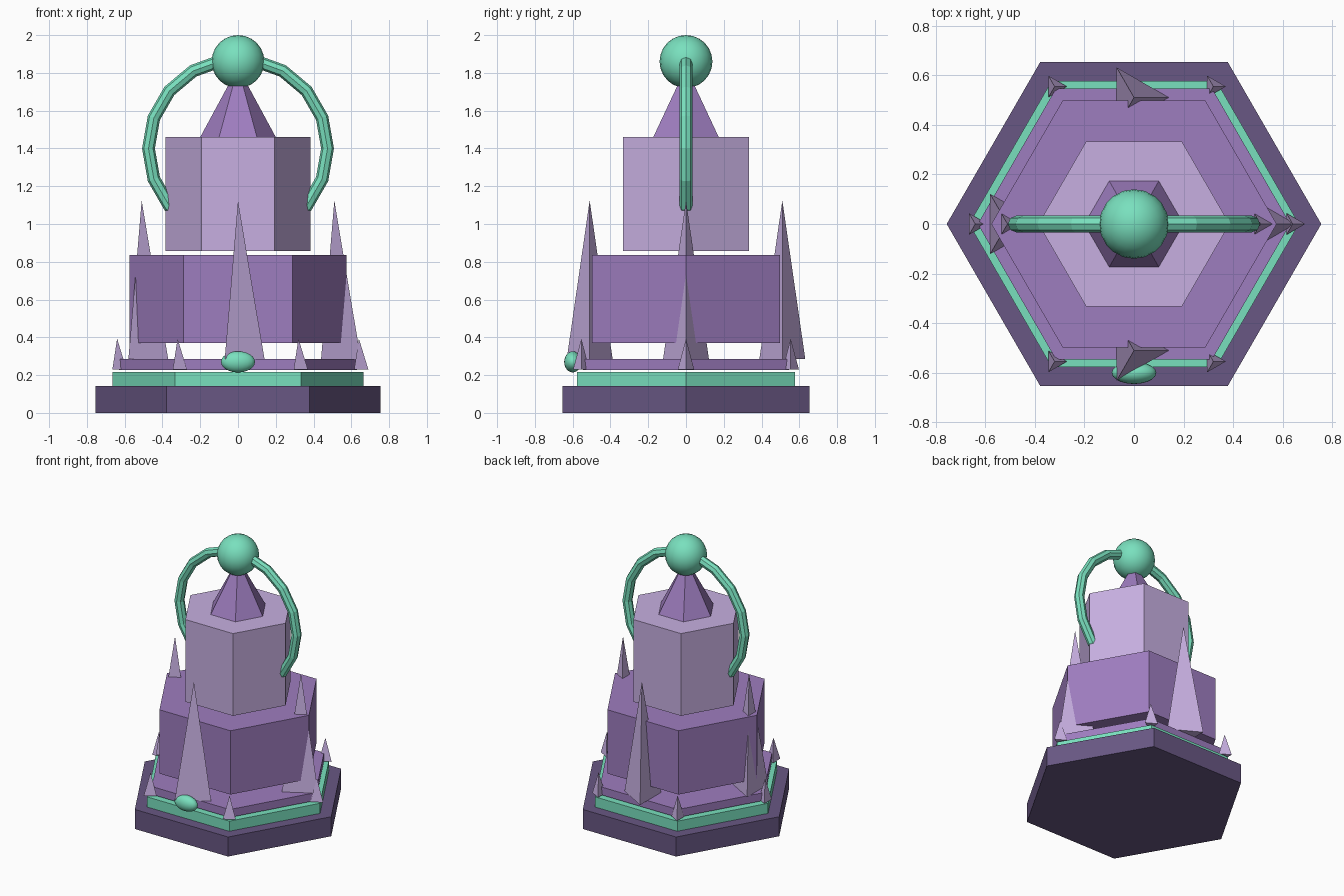
import bpy, bmesh, math
from mathutils import Matrix

if "Cube" in bpy.data.objects:
    bpy.data.objects.remove(bpy.data.objects["Cube"])


def material(name, r, g, b):
    def lin(c):
        c /= 255
        return c / 12.92 if c <= 0.04045 else ((c + 0.055) / 1.055) ** 2.4
    m = bpy.data.materials.new(name)
    m.diffuse_color = (lin(r), lin(g), lin(b), 1)
    m.use_nodes = True
    m.node_tree.nodes["Principled BSDF"].inputs["Base Color"].default_value = m.diffuse_color
    return m


DARK = material("dark violet", 104, 87, 131)
PURPLE = material("purple", 158, 125, 191)
LILAC = material("lilac", 199, 175, 225)
MINT = material("mint green", 121, 224, 190)


def finish(name, bm, mat):
    bmesh.ops.recalc_face_normals(bm, faces=bm.faces)
    me = bpy.data.meshes.new(name)
    bm.to_mesh(me)
    bm.free()
    me.materials.append(mat)
    ob = bpy.data.objects.new(name, me)
    bpy.context.collection.objects.link(ob)
    return ob


def ring(bm, n, r, x, y, z):
    return [bm.verts.new((x + r * math.cos(2 * math.pi * i / n),
                          y + r * math.sin(2 * math.pi * i / n), z)) for i in range(n)]


# straight prism with its first corner on +x
def prism(name, n, r, z0, z1, mat):
    bm = bmesh.new()
    low, high = ring(bm, n, r, 0, 0, z0), ring(bm, n, r, 0, 0, z1)
    bm.faces.new(low)
    bm.faces.new(high)
    for i in range(n):
        j = (i + 1) % n
        bm.faces.new((low[i], low[j], high[j], high[i]))
    return finish(name, bm, mat)


# pointed pyramid with its first corner on +x
def spike(name, n, r, x, y, z0, z1, mat):
    bm = bmesh.new()
    low = ring(bm, n, r, x, y, z0)
    tip = bm.verts.new((x, y, z1))
    bm.faces.new(low)
    for i in range(n):
        bm.faces.new((low[i], low[(i + 1) % n], tip))
    return finish(name, bm, mat)


# smooth ellipsoid
def ball(name, size, loc, mat):
    bm = bmesh.new()
    bmesh.ops.create_uvsphere(bm, u_segments=20, v_segments=12, radius=1,
                              matrix=Matrix.Translation(loc) @ Matrix.Diagonal((*size, 1)))
    for f in bm.faces:
        f.smooth = True
    return finish(name, bm, mat)


# stacked hexagonal tiers
prism("base_slab", 6, 0.755, 0, 0.143, DARK)
prism("glow_band", 6, 0.665, 0.143, 0.217, MINT)
prism("floor_plate", 6, 0.63, 0.228, 0.286, PURPLE)
prism("lower_tower", 6, 0.575, 0.37, 0.837, PURPLE)
prism("upper_tower", 6, 0.385, 0.858, 1.46, LILAC)
spike("roof_cone", 6, 0.2, 0, 0, 1.46, 1.83, PURPLE)

# four tall spikes, one per side
for i in range(4):
    a = i * math.pi / 2
    spike(f"tall_spike_{i + 1}", 3, 0.14, 0.51 * math.cos(a), 0.51 * math.sin(a), 0.286, 1.125, LILAC)

# six small spikes at the plate corners
for i in range(6):
    a = i * math.pi / 3
    spike(f"small_spike_{i + 1}", 3, 0.05, 0.64 * math.cos(a), 0.64 * math.sin(a), 0.23, 0.393, LILAC)

# orb on top and gem at the front
ball("top_orb", (0.14, 0.14, 0.14), (0, 0, 1.86), MINT)
ball("front_gem", (0.09, 0.045, 0.056), (0, -0.6, 0.27), MINT)

# upright hoop, faceted, running through the upper tower
bm = bmesh.new()
SEG, SIDES, R, r = 18, 8, 0.474, 0.034
loops = []
for i in range(SEG):
    a = 2 * math.pi * i / SEG
    loop = []
    for j in range(SIDES):
        b = 2 * math.pi * j / SIDES
        d = R + r * math.cos(b)
        loop.append(bm.verts.new((d * math.cos(a), r * math.sin(b), 1.4 + d * math.sin(a))))
    loops.append(loop)
for i in range(SEG):
    p, q = loops[i], loops[(i + 1) % SEG]
    for j in range(SIDES):
        k = (j + 1) % SIDES
        bm.faces.new((p[j], p[k], q[k], q[j]))
finish("hoop", bm, MINT)
